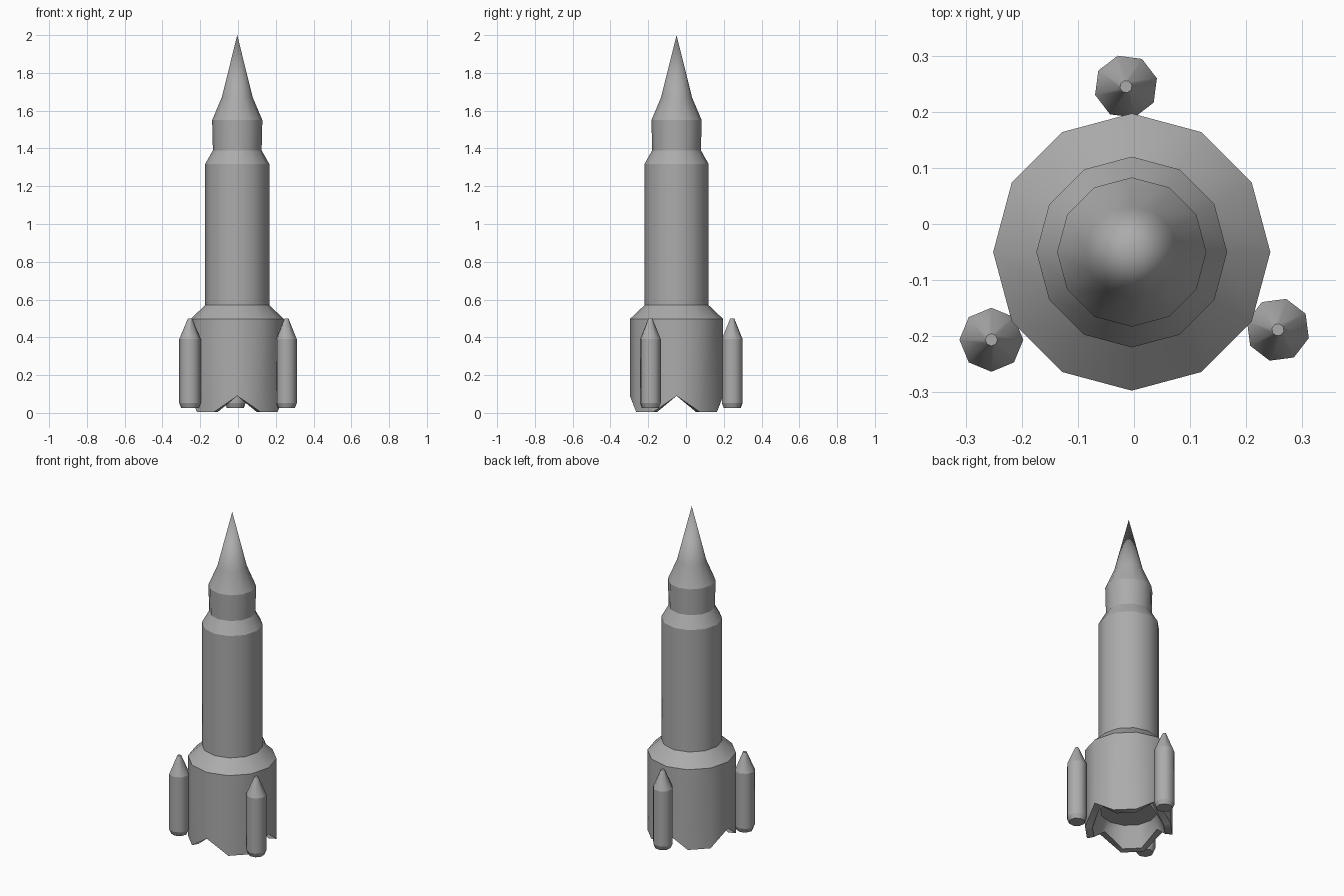
import bpy, bmesh
from math import cos, sin, radians, pi

if "Cube" in bpy.data.objects:
    bpy.data.objects.remove(bpy.data.objects["Cube"])

CX, CY = -0.004, -0.05      # rocket axis

# Mid-grey hull paint
grey = bpy.data.materials.new("hull_grey")
grey.diffuse_color = (0.41, 0.41, 0.41, 1)
grey.use_nodes = True
grey.node_tree.nodes["Principled BSDF"].inputs["Base Color"].default_value = grey.diffuse_color


def lathe(name, profile, sides, centre, phase=0.0, notch=None, soft=()):
    """Revolve (radius, z) points. notch: ring index -> lift of every third vertex.
    Rings are sharp edges except those in soft; lengthwise edges are smooth."""
    bm = bmesh.new()
    rings = []
    for i, (r, z) in enumerate(profile):
        if r == 0:
            rings.append([bm.verts.new((0, 0, z))] * sides)
            continue
        ring = []
        for k in range(sides):
            a = phase + 2 * pi * k / sides
            lift = notch[i] if notch and i in notch and k % 3 == 0 else 0
            ring.append(bm.verts.new((r * cos(a), r * sin(a), z + lift)))
        rings.append(ring)
    for lo, hi in zip(rings, rings[1:]):
        for k in range(sides):
            j = (k + 1) % sides
            quad = [lo[k], lo[j], hi[j], hi[k]]
            bm.faces.new(list(dict.fromkeys(quad)))
    # close open ends
    if profile[0][0] > 0:
        bm.faces.new(rings[0][::-1])
    if profile[-1][0] > 0:
        bm.faces.new(rings[-1])
    bmesh.ops.recalc_face_normals(bm, faces=bm.faces)
    for f in bm.faces:
        f.smooth = True
    for i, ring in enumerate(rings):
        if profile[i][0] > 0 and i not in soft:
            for k in range(sides):
                bm.edges.get((ring[k], ring[(k + 1) % sides])).smooth = False
    me = bpy.data.meshes.new(name)
    bm.to_mesh(me)
    bm.free()
    me.materials.append(grey)
    ob = bpy.data.objects.new(name, me)
    ob.location = (centre[0], centre[1], 0)
    bpy.context.collection.objects.link(ob)
    return ob


# Body: recessed underside, notched skirt, hull, collar and nose cone
body = [(0.16, 0.13), (0.205, 0.005), (0.247, 0.005), (0.247, 0.497), (0.17, 0.57),
        (0.17, 1.317), (0.129, 1.39), (0.133, 1.55), (0.082, 1.67), (0, 2.0)]
lathe("rocket_body", body, 12, (CX, CY), notch={1: 0.085, 2: 0.085}, soft={8})

# Three side boosters around the skirt
booster = [(0.046, 0.025), (0.057, 0.052), (0.057, 0.39), (0.011, 0.50)]
for n in range(3):
    a = radians(92 + 120 * n)
    lathe(f"booster_{n + 1}", booster, 8,
          (CX + 0.295 * cos(a), CY + 0.295 * sin(a)), radians(15 + 120 * n))
